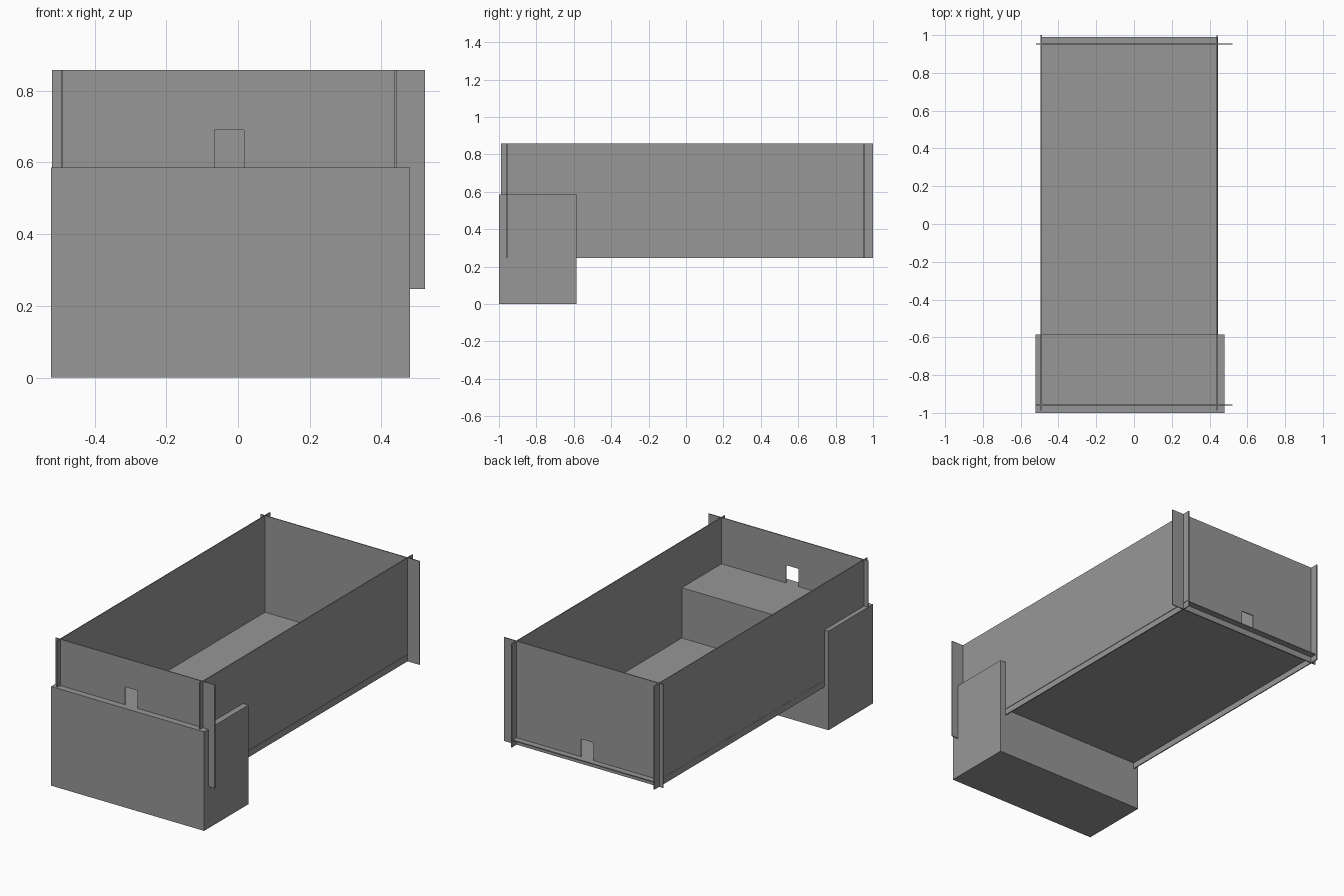
import bpy

default = bpy.data.objects.get("Cube")
if default:
    bpy.data.objects.remove(default, do_unlink=True)

grey = bpy.data.materials.new("plain grey")
grey.use_nodes = True
colour = (0.31, 0.31, 0.31, 1)
grey.diffuse_color = colour
grey.node_tree.nodes["Principled BSDF"].inputs["Base Color"].default_value = colour

THICK = 0.006
BOTTOM, TOP = 0.247, 0.858
FLOOR_TOP = 0.288
BLOCK_TOP = 0.585


def box(name, x, y, z):
    """Axis-aligned box from (low, high) ranges."""
    spans = (x, y, z)
    bpy.ops.mesh.primitive_cube_add(size=1)
    ob = bpy.context.object
    ob.name = ob.data.name = name
    for v in ob.data.vertices:
        v.co = [lo + (c + 0.5) * (hi - lo) for c, (lo, hi) in zip(v.co, spans)]
    ob.data.materials.append(grey)
    return ob


def around(centre):
    return (centre - THICK / 2, centre + THICK / 2)


def end_wall(name, y, sill):
    """Crossing end panel with a small square doorway above the sill."""
    wall = box(name, (-0.519, 0.521), around(y), (BOTTOM, TOP))
    cutter = box("doorway_cutter", (-0.065, 0.017), (y - 0.05, y + 0.05),
                 (sill, sill + 0.105))
    cutter.hide_render = True
    cut = wall.modifiers.new("doorway", 'BOOLEAN')
    cut.operation = 'DIFFERENCE'
    cut.solver = 'EXACT'
    cut.object = cutter
    bpy.context.view_layer.objects.active = wall
    bpy.ops.object.modifier_apply(modifier=cut.name)
    bpy.data.objects.remove(cutter, do_unlink=True)


# Solid block under the front end
box("front_block", (-0.521, 0.479), (-1, -0.585), (0, BLOCK_TOP))

# Long side panels, running past the end panels at each corner
for name, x in (("left_wall", 0.44), ("right_wall", -0.491)):
    box(name, around(x), (-0.988, 1), (BOTTOM, TOP))

# End panels
end_wall("front_wall", -0.958, BLOCK_TOP)
end_wall("back_wall", 0.952, FLOOR_TOP)

# Thin floor panel, poking slightly through the walls
box("floor", (-0.495, 0.446), (-0.985, 0.99), (FLOOR_TOP - THICK, FLOOR_TOP))
